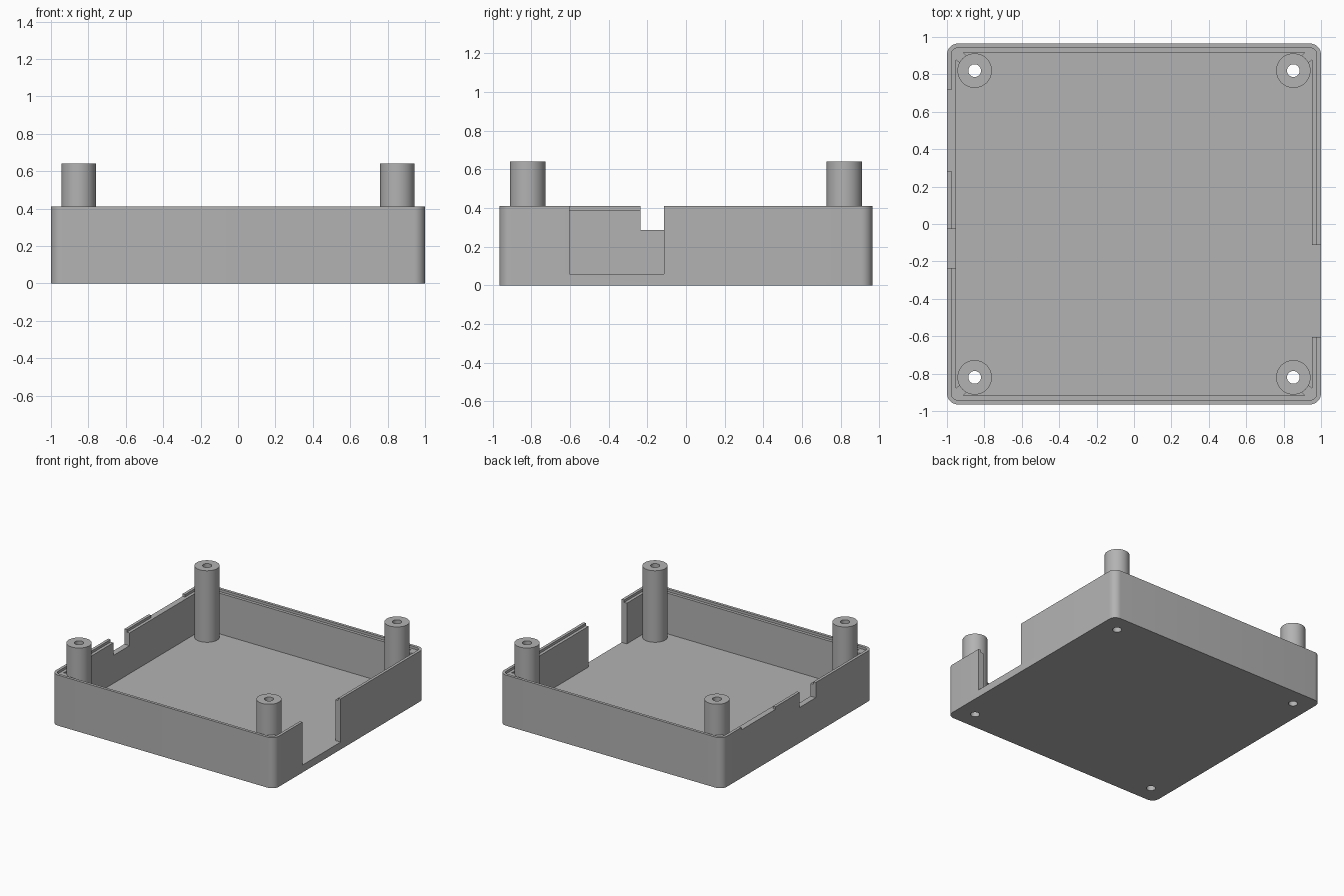
import bpy, bmesh, math
from mathutils import Matrix, Vector

cube = bpy.data.objects.get("Cube")
if cube:
    bpy.data.objects.remove(cube, do_unlink=True)

HALF_X, HALF_Y = 1.0, 0.965
FLOOR, LEDGE, RIM, POST_TOP = 0.06, 0.39, 0.41, 0.64
LIP, WALL = 0.023, 0.047
POST_X, POST_Y = 0.852, 0.82
POSTS = [(sx * POST_X, sy * POST_Y) for sx in (-1, 1) for sy in (-1, 1)]

grey = bpy.data.materials.new("plain grey")
grey.use_nodes = True
colour = (0.45, 0.45, 0.45, 1)
grey.diffuse_color = colour
grey.node_tree.nodes["Principled BSDF"].inputs["Base Color"].default_value = colour


def finish(bm, name):
    bmesh.ops.recalc_face_normals(bm, faces=bm.faces)
    mesh = bpy.data.meshes.new(name)
    bm.to_mesh(mesh)
    bm.free()
    mesh.materials.append(grey)
    obj = bpy.data.objects.new(name, mesh)
    bpy.context.collection.objects.link(obj)
    return obj


def rounded_prism(name, inset, radius, z0, z1, steps=8):
    """Rounded rectangle, inset from the outer wall, extruded upward."""
    bm = bmesh.new()
    ring = []
    for q, (sx, sy) in enumerate([(1, 1), (-1, 1), (-1, -1), (1, -1)]):
        cx, cy = sx * (HALF_X - inset - radius), sy * (HALF_Y - inset - radius)
        for i in range(steps + 1):
            a = (q + i / steps) * math.pi / 2
            ring.append(bm.verts.new((cx + radius * math.cos(a), cy + radius * math.sin(a), z0)))
    face = bm.faces.new(ring)
    top = bmesh.ops.extrude_face_region(bm, geom=[face])["geom"]
    bmesh.ops.translate(bm, vec=(0, 0, z1 - z0), verts=[v for v in top if isinstance(v, bmesh.types.BMVert)])
    return finish(bm, name)


def box(name, lo, hi, turn=Matrix()):
    bm = bmesh.new()
    lo, hi = Vector(lo), Vector(hi)
    bmesh.ops.create_cube(bm, size=1, matrix=turn @ Matrix.Translation((lo + hi) / 2)
                          @ Matrix.Diagonal((*(hi - lo), 1)))
    return finish(bm, name)


def cylinder(name, x, y, radius, z0, z1, sides):
    bm = bmesh.new()
    bmesh.ops.create_cone(bm, cap_ends=True, segments=sides, radius1=radius, radius2=radius,
                          depth=z1 - z0, matrix=Matrix.Translation((x, y, (z0 + z1) / 2)))
    return finish(bm, name)


def combine(target, tool, operation):
    """Apply one boolean and discard the tool."""
    tool.hide_render = True
    mod = target.modifiers.new("cut", 'BOOLEAN')
    mod.operation, mod.solver, mod.object = operation, 'EXACT', tool
    bpy.context.view_layer.objects.active = target
    bpy.ops.object.modifier_apply(modifier=mod.name)
    bpy.data.objects.remove(tool, do_unlink=True)


# Tray with rounded corners
tray = rounded_prism("enclosure_tray", 0, 0.06, 0, RIM)
combine(tray, rounded_prism("cavity", WALL, 0.015, FLOOR, 1), 'DIFFERENCE')

# Diagonal webs tying each post to its corner
for x, y in POSTS:
    angle = math.atan2(math.copysign(HALF_Y - WALL - POST_Y, y), math.copysign(HALF_X - WALL - POST_X, x))
    turn = Matrix.Translation((x, y, 0)) @ Matrix.Rotation(angle, 4, 'Z')
    combine(tray, box("web", (0, -0.027, 0.03), (0.15, 0.027, 0.4), turn), 'UNION')

# Stepped rim: raised outer lip around a lower inner ledge
combine(tray, rounded_prism("rim_step", LIP, 0.037, LEDGE, 1), 'DIFFERENCE')

# Connector opening, cable notch and lip gap
combine(tray, box("side_opening", (0.93, -0.603, FLOOR), (1.1, -0.113, 1)), 'DIFFERENCE')
combine(tray, box("cable_notch", (-1.1, -0.235, 0.287), (-0.93, -0.028, 1)), 'DIFFERENCE')
combine(tray, box("lip_gap", (-1.1, 0.283, LEDGE), (-0.96, 0.717, 1)), 'DIFFERENCE')

# Screw posts, bored right through the floor
for x, y in POSTS:
    combine(tray, cylinder("post", x, y, 0.092, 0.03, POST_TOP, 48), 'UNION')
for x, y in POSTS:
    combine(tray, cylinder("screw_hole", x, y, 0.034, -0.1, 1, 32), 'DIFFERENCE')

# Smooth the round surfaces, keep the edges sharp
bpy.ops.object.select_all(action='DESELECT')
tray.select_set(True)
bpy.context.view_layer.objects.active = tray
bpy.ops.object.shade_smooth_by_angle(angle=math.radians(30))
